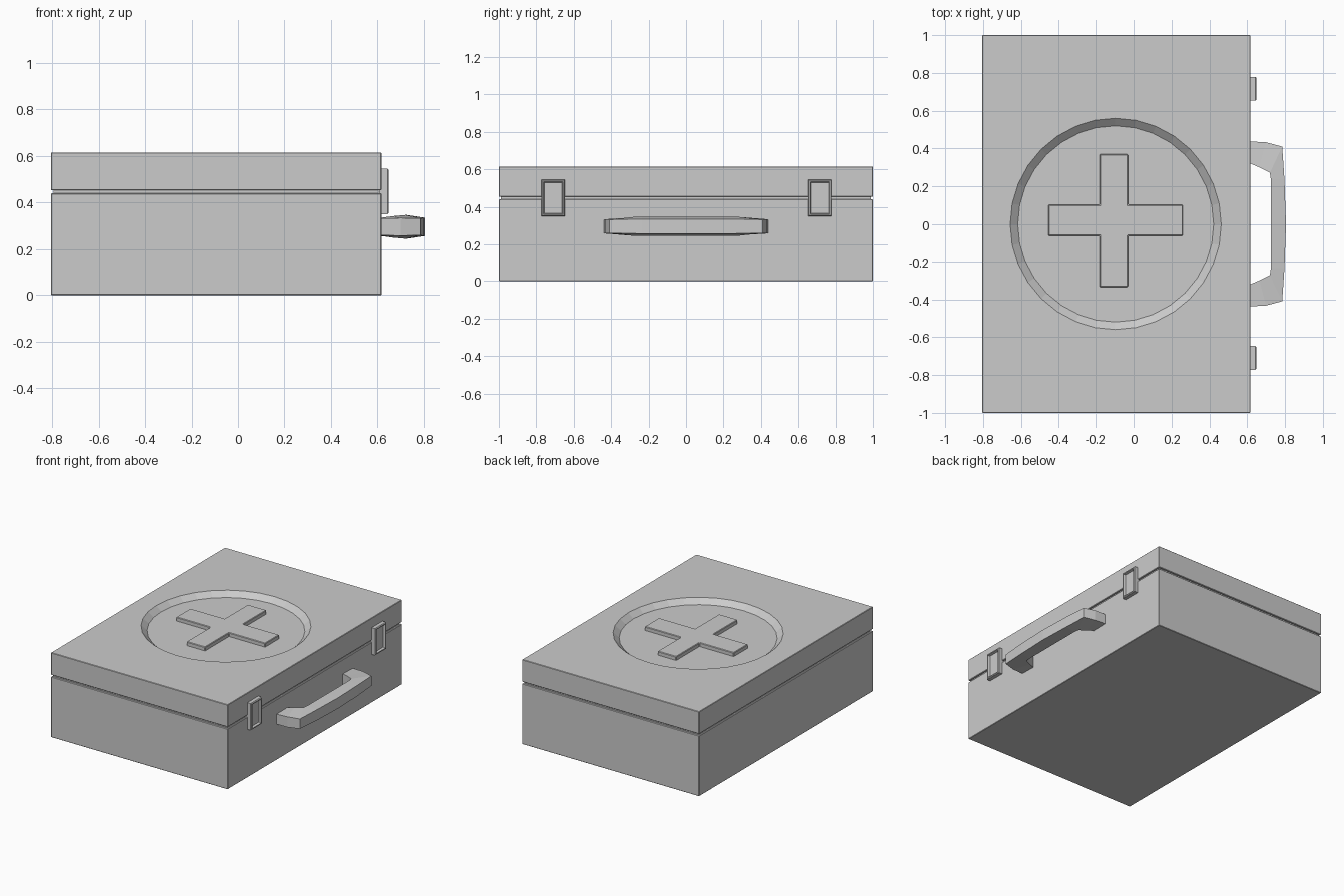
import bpy, bmesh

if "Cube" in bpy.data.objects:
    bpy.data.objects.remove(bpy.data.objects["Cube"])


def finish(name, bm, bevel=0.0):
    bmesh.ops.recalc_face_normals(bm, faces=bm.faces)
    mesh = bpy.data.meshes.new(name)
    bm.to_mesh(mesh)
    bm.free()
    ob = bpy.data.objects.new(name, mesh)
    bpy.context.collection.objects.link(ob)
    if bevel:
        mod = ob.modifiers.new("edge_bevel", 'BEVEL')
        mod.width = bevel
        mod.segments = 1
    return ob


def box_bm(lo, hi):
    bm = bmesh.new()
    bmesh.ops.create_cube(bm, size=1)
    for v in bm.verts:
        v.co = [(a + b) / 2 + c * (b - a) for a, b, c in zip(lo, hi, v.co)]
    return bm


X0, X1, TOP = -0.805, 0.617, 0.615
CX, FLOOR = -0.097, 0.58

# Case body, recessed seam and lid
finish("case_body", box_bm((X0, -1, 0), (X1, 1, 0.44)), 0.003)
finish("seam_core", box_bm((X0 + .012, -.988, 0.43), (X1 - .012, .988, 0.465)))
lid = finish("lid", box_bm((X0, -1, 0.453), (X1, 1, TOP)), 0.003)

# Sloped round recess cut into the lid
bm = bmesh.new()
depth = TOP - FLOOR
bmesh.ops.create_cone(bm, cap_ends=True, segments=32, radius1=0.52,
                      radius2=0.60, depth=2 * depth)
for v in bm.verts:
    v.co.x += CX
    v.co.z += TOP
cutter = finish("recess_cutter", bm)
cutter.hide_render = True
cutter.hide_set(True)
cut = lid.modifiers.new("recess", 'BOOLEAN')
cut.operation = 'DIFFERENCE'
cut.solver = 'EXACT'
cut.object = cutter

# Raised cross standing in the recess
xs, ys = (-0.455, -0.18, -0.03, 0.26), (-0.335, -0.06, 0.103, 0.37)
outline = [(1, 0), (2, 0), (2, 1), (3, 1), (3, 2), (2, 2),
           (2, 3), (1, 3), (1, 2), (0, 2), (0, 1), (1, 1)]
bm = bmesh.new()
face = bm.faces.new([bm.verts.new((xs[i], ys[j], FLOOR - 0.005)) for i, j in outline])
ext = bmesh.ops.extrude_face_region(bm, geom=[face])
for v in ext["geom"]:
    if isinstance(v, bmesh.types.BMVert):
        v.co.z = FLOOR + 0.028
finish("cross_emblem", bm, 0.004)

# Latches: framed plates with a sunken centre
for side, y in (("front", -0.71), ("back", 0.716)):
    bm = box_bm((X1 - .01, y - .063, 0.35), (0.648, y + .063, 0.545))
    bm.normal_update()
    front = max(bm.faces, key=lambda f: f.calc_center_median().x)
    edges = list(front.edges)
    bmesh.ops.bevel(bm, geom=edges, offset=0.005, segments=1, affect='EDGES')
    front = max(bm.faces, key=lambda f: f.calc_center_median().x)
    bmesh.ops.inset_region(bm, faces=[front], thickness=0.009)
    bmesh.ops.inset_region(bm, faces=[front], thickness=0.006, depth=-0.016)
    finish("latch_" + side, bm)

# Carrying handle: (inner x, y), (outer x, y), inner and outer half height
half = [((0.607, 0.325), (0.607, 0.438), 0.038, 0.036),
        ((0.665, 0.30), (0.70, 0.433), 0.046, 0.038),
        ((0.72, 0.272), (0.785, 0.41), 0.051, 0.036),
        ((0.725, 0.235), (0.797, 0.235), 0.051, 0.039)]
stations = half + [((0.725, 0), (0.805, 0), 0.051, 0.039)]
stations += [((i[0], -i[1]), (o[0], -o[1]), a, b) for i, o, a, b in reversed(half)]
bm = bmesh.new()
rings = []
for (ix, iy), (ox, oy), hi, ho in stations:
    pts = [(ix, iy, -hi), (ox, oy, -ho), (ox, oy, ho), (ix, iy, hi)]
    rings.append([bm.verts.new((x, y, 0.296 + z)) for x, y, z in pts])
for a, b in zip(rings, rings[1:]):
    for k in range(4):
        n = (k + 1) % 4
        bm.faces.new((a[k], a[n], b[n], b[k]))
bm.faces.new(rings[0])
bm.faces.new(rings[-1])
finish("carry_handle", bm)
